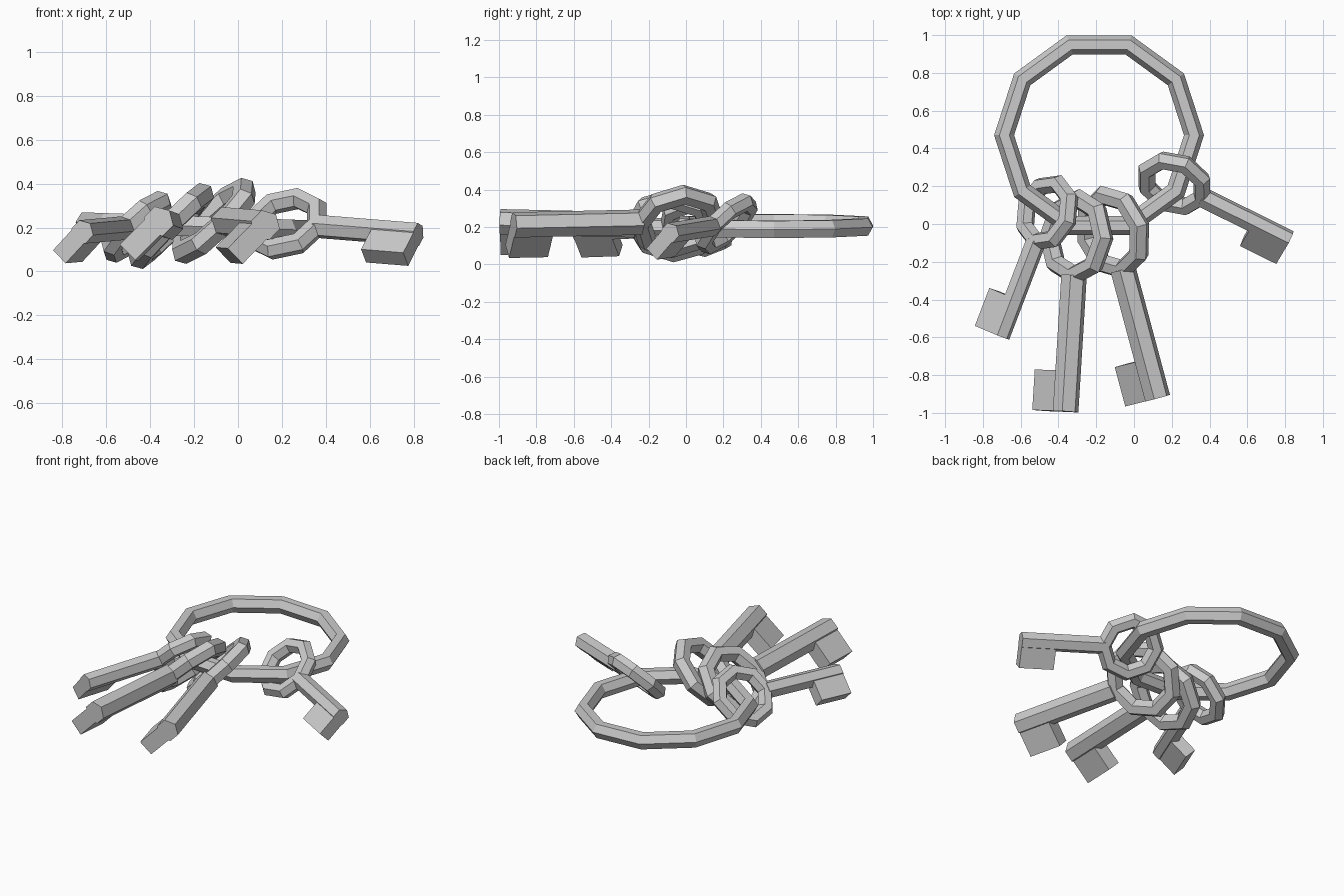
import bpy, bmesh, math
from mathutils import Vector, Matrix

if "Cube" in bpy.data.objects:
    bpy.data.objects.remove(bpy.data.objects["Cube"])


def torus(name, major, minor, segments, matrix):
    bpy.ops.mesh.primitive_torus_add(major_segments=segments, minor_segments=6,
                                     major_radius=major, minor_radius=minor)
    obj = bpy.context.object
    obj.name = name
    obj.matrix_world = matrix
    return obj


def mesh_object(name, bm, matrix):
    mesh = bpy.data.meshes.new(name)
    bm.to_mesh(mesh)
    bm.free()
    obj = bpy.data.objects.new(name, mesh)
    obj.matrix_world = matrix
    bpy.context.collection.objects.link(obj)
    return obj


def key(name, centre, tip, major, minor, shaft_r, reach, thick):
    # Local frame: x along the shaft, y toward the bit, z across the bow
    centre, tip = Vector(centre), Vector(tip)
    length = (tip - centre).length
    d = (tip - centre).normalized()
    right = d.cross(Vector((0, 0, 1))).normalized()
    up = right.cross(d)
    b = (right - up).normalized()
    n = d.cross(b)
    frame = Matrix((d, b, n)).transposed().to_4x4()
    frame.translation = centre

    # Ring-shaped bow
    torus(name + "_bow", major, minor, 8, frame)

    # Six-sided shaft, one corner pointing away from the bit
    bm = bmesh.new()
    start = major
    along = Matrix.Translation(((start + length) / 2, 0, 0)) @ Matrix.Rotation(math.pi / 2, 4, 'Y')
    bmesh.ops.create_cone(bm, cap_ends=True, segments=6, radius1=shaft_r,
                          radius2=shaft_r, depth=length - start, matrix=along)
    mesh_object(name + "_shaft", bm, frame)

    # Bit flush with the shaft end
    bm = bmesh.new()
    bit = 0.215
    bmesh.ops.create_cube(bm, size=1, matrix=Matrix.Translation((length - bit / 2, reach / 2, 0))
                          @ Matrix.Diagonal((bit, reach, thick, 1)))
    mesh_object(name + "_bit", bm, frame)


# Large ten-sided ring, tipped slightly to the right
torus("main_ring", 0.503, 0.053, 10,
      Matrix.Translation((-0.185, 0.47, 0.205)) @ Matrix.Rotation(math.radians(2), 4, 'Y'))

small = (0.163, 0.05, 0.055, 0.16, 0.085)
large = (0.202, 0.055, 0.07, 0.2, 0.1)
key("right_key", (0.214, 0.215, 0.217), (0.822, -0.086, 0.168), *small)
key("left_key", (-0.46, 0.06, 0.203), (-0.71, -0.593, 0.18), *small)
key("middle_left_key", (-0.305, -0.07, 0.207), (-0.362, -0.993, 0.228), *large)
key("middle_right_key", (-0.11, -0.045, 0.23), (0.125, -0.922, 0.211), *large)
